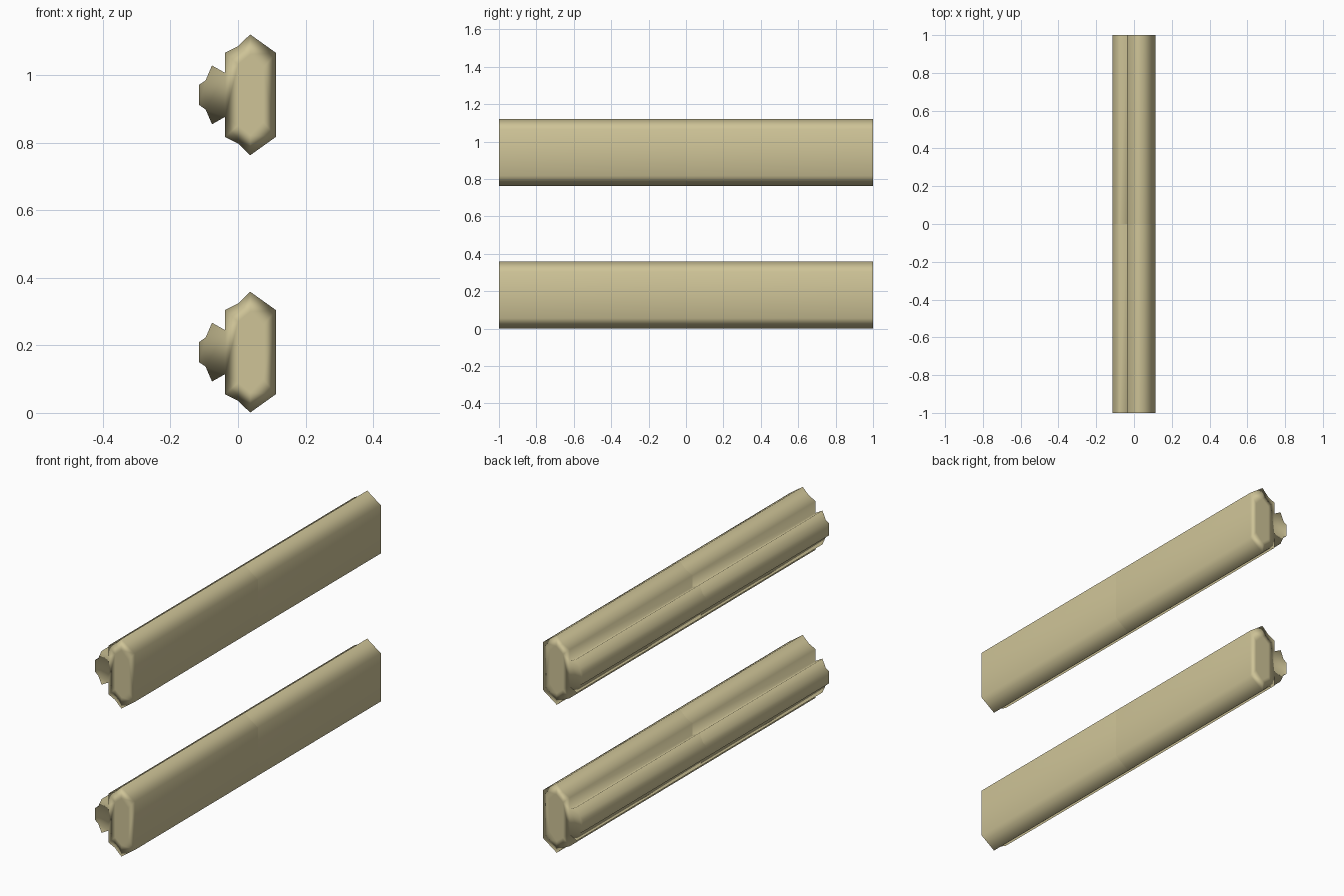
import bpy, bmesh

cube = bpy.data.objects.get("Cube")
if cube:
    bpy.data.objects.remove(cube, do_unlink=True)

# Pale tan material
tan = bpy.data.materials.new("pale_tan")
tan.use_nodes = True
color = (0.62, 0.55, 0.31, 1)
tan.diffuse_color = color
bsdf = next(n for n in tan.node_tree.nodes if n.type == "BSDF_PRINCIPLED")
bsdf.inputs["Base Color"].default_value = color

# Half profiles as (x, half height), mirrored about the rail's centre line
RAIL = [(-0.115, 0.03), (-0.096, 0.043), (-0.077, 0.087), (-0.038, 0.065),
        (-0.038, 0.125), (0, 0.144), (0.036, 0.179), (0.113, 0.124)]
PANEL = [(0, 0.09), (0.037, 0.12), (0.075, 0.08)]


def ring(bm, half, y, zc):
    """Closed mirrored outline at one position along the rail."""
    pts = half + [(x, -h) for x, h in reversed(half)]
    verts = [bm.verts.new((x, y, zc + h)) for x, h in pts]
    edges = [bm.edges.new((a, b)) for a, b in zip(verts, verts[1:] + verts[:1])]
    return verts, edges


def rail_section(name, y0, y1, zc):
    bm = bmesh.new()
    ends = [ring(bm, RAIL, y, zc) for y in (y0, y1)]
    a, b = ends[0][0], ends[1][0]
    n = len(a)
    # Moulded sides
    for i in range(n):
        j = (i + 1) % n
        bm.faces.new((a[i], a[j], b[j], b[i]))
    # Flat ends with a central panel, so the shading rolls over the rim
    for (verts, edges), y in zip(ends, (y0, y1)):
        inner, inner_edges = ring(bm, PANEL, y, zc)
        bmesh.ops.triangle_fill(bm, edges=edges + inner_edges,
                                use_beauty=True, normal=(0, 1, 0))
        if not any(set(f.verts) <= set(inner) for f in bm.faces):
            bm.faces.new(inner)
    bmesh.ops.recalc_face_normals(bm, faces=bm.faces[:])
    for f in bm.faces:
        f.smooth = True
    mesh = bpy.data.meshes.new(name)
    bm.to_mesh(mesh)
    bm.free()
    mesh.materials.append(tan)
    obj = bpy.data.objects.new(name, mesh)
    bpy.context.collection.objects.link(obj)
    # Large faces dominate the smooth shading
    mod = obj.modifiers.new("area_normals", "WEIGHTED_NORMAL")
    mod.mode = "FACE_AREA"
    mod.weight = 50
    return obj


# Two rails, each made of two sections meeting in the middle
for level, zc in (("lower", 0.18), ("upper", 0.942)):
    rail_section(level + "_rail_front", -1, 0, zc)
    rail_section(level + "_rail_back", 0, 1, zc)
